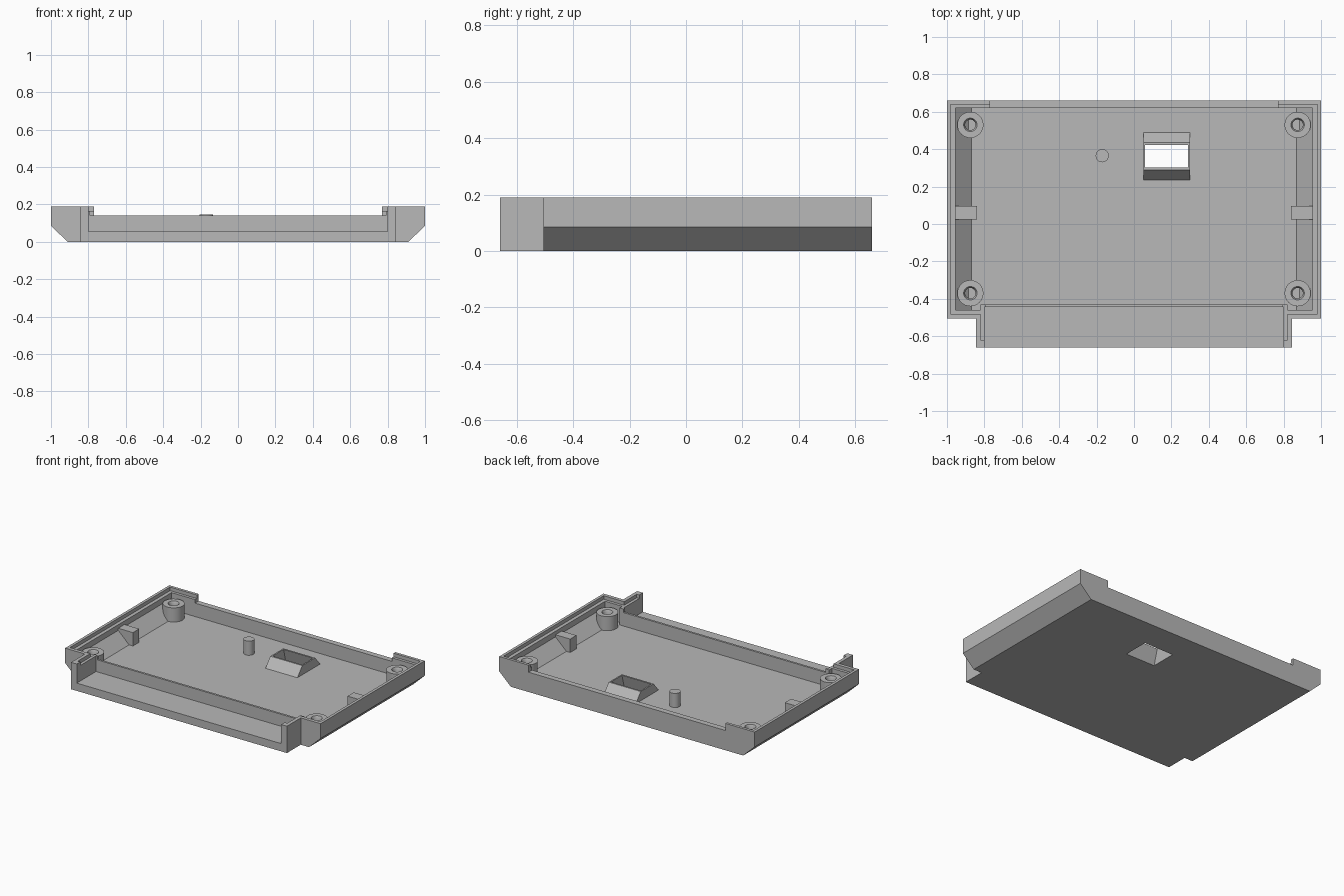
import bpy, bmesh, math

old = bpy.data.objects.get("Cube")
if old:
    bpy.data.objects.remove(old, do_unlink=True)

grey = bpy.data.materials.new("matte_grey")
grey.use_nodes = True
grey.diffuse_color = (0.48, 0.48, 0.48, 1)
grey.node_tree.nodes["Principled BSDF"].inputs["Base Color"].default_value = (0.48, 0.48, 0.48, 1)
grey.node_tree.nodes["Principled BSDF"].inputs["Roughness"].default_value = 0.7

FLOOR, LEDGE, LOW, TOP = 0.045, 0.165, 0.14, 0.19
ABOVE = 0.3


def finish(name, bm):
    bmesh.ops.recalc_face_normals(bm, faces=bm.faces)
    mesh = bpy.data.meshes.new(name)
    bm.to_mesh(mesh)
    bm.free()
    mesh.materials.append(grey)
    obj = bpy.data.objects.new(name, mesh)
    bpy.context.collection.objects.link(obj)
    return obj


def loft(name, ring_a, ring_b):
    """Closed solid between two matching rings of points."""
    bm = bmesh.new()
    a = [bm.verts.new(p) for p in ring_a]
    b = [bm.verts.new(p) for p in ring_b]
    bm.faces.new(a)
    bm.faces.new(b)
    for i in range(len(a)):
        j = (i + 1) % len(a)
        bm.faces.new((a[i], a[j], b[j], b[i]))
    return finish(name, bm)


def rect(x, y, z):
    return [(x[0], y[0], z), (x[1], y[0], z), (x[1], y[1], z), (x[0], y[1], z)]


def box(name, x, y, z, top_y=None):
    return loft(name, rect(x, y, z[0]), rect(x, top_y or y, z[1]))


def trough(name, half_profile, y):
    """Mirrored xz half profile, extruded along y."""
    outline = half_profile + [(-x, z) for x, z in reversed(half_profile)]
    return loft(name, *[[(x, d, z) for x, z in outline] for d in y])


def lathe(name, profile, x, y, steps=32):
    bm = bmesh.new()
    verts = [bm.verts.new((x + r, y, z)) for r, z in profile]
    edges = [bm.edges.new(pair) for pair in zip(verts, verts[1:])]
    bmesh.ops.spin(bm, geom=verts + edges, cent=(x, y, 0), axis=(0, 0, 1),
                   angle=2 * math.pi, steps=steps)
    bmesh.ops.remove_doubles(bm, verts=bm.verts, dist=0.0001)
    obj = finish(name, bm)
    bpy.ops.object.select_all(action='DESELECT')
    obj.select_set(True)
    bpy.context.view_layer.objects.active = obj
    bpy.ops.object.shade_smooth_by_angle(angle=math.radians(30))
    return obj


def combine(target, tool, operation):
    mod = target.modifiers.new("combine", 'BOOLEAN')
    mod.operation = operation
    mod.solver = 'EXACT'
    mod.object = tool
    bpy.context.view_layer.objects.active = target
    bpy.ops.object.modifier_apply(modifier=mod.name)
    bpy.data.objects.remove(tool, do_unlink=True)


# Outer tray with sloping lower sides, plus the narrower front bay
shell = trough("tray_shell", [(0.91, 0), (1, 0.085), (1, TOP)], (-0.505, 0.66))
combine(shell, box("bay", (-0.845, 0.845), (-0.66, -0.48), (0, TOP)), 'UNION')

# Hollow interior
combine(shell, trough("cavity", [(0.87, FLOOR), (0.955, 0.125), (0.955, ABOVE)],
                      (-0.46, 0.62)), 'DIFFERENCE')

# Divider between interior and front bay, with taller ends
combine(shell, box("divider", (-0.82, 0.82), (-0.475, -0.43), (0.02, LOW)), 'UNION')
for s in (-1, 1):
    ends = sorted((s * 0.79, s * 0.82))
    combine(shell, box("divider_end", ends, (-0.475, -0.43), (0.03, LEDGE)), 'UNION')

# Sloping window frame standing on the floor
combine(shell, box("window_frame", (0.05, 0.30), (0.235, 0.49), (FLOOR - 0.001, 0.11),
                   (0.29, 0.435)), 'UNION')

# Openings: front bay, stepped rim, low back edge and window
cuts = [
    box("bay_cut", (-0.8, 0.8), (-0.7, -0.445), (0.055, ABOVE)),
    box("rim_cut", (-0.98, 0.98), (-0.48, 0.64), (LEDGE, ABOVE)),
    box("bay_rim_cut", (-0.82, 0.82), (-0.62, -0.47), (LEDGE, ABOVE)),
    box("back_cut", (-0.77, 0.77), (0.6, 0.7), (LOW, ABOVE)),
    box("window_cut", (0.06, 0.29), (0.26, 0.465), (-0.04, 0.12), (0.305, 0.42)),
]
for cut in cuts:
    combine(shell, cut, 'DIFFERENCE')

# Screw posts in the corners and side support tabs
post = [(0.07, 0.041), (0.07, 0.145), (0.036, 0.145), (0.028, 0.13), (0.028, 0.06), (0, 0.06)]
for s, side in ((1, "left"), (-1, "right")):
    for y, end in ((0.53, "back"), (-0.37, "front")):
        lathe(f"screw_post_{end}_{side}", post, s * 0.875, y)
    outline = [(0.84, 0.04), (0.9, 0.04), (0.965, 0.1), (0.965, LOW), (0.84, LOW)]
    loft(f"support_tab_{side}", *[[(s * x, y, z) for x, z in outline] for y in (0.025, 0.095)])

# Locating peg
lathe("locating_peg", [(0, 0.04), (0.035, 0.04), (0.035, 0.145), (0, 0.145)], -0.17, 0.365)
